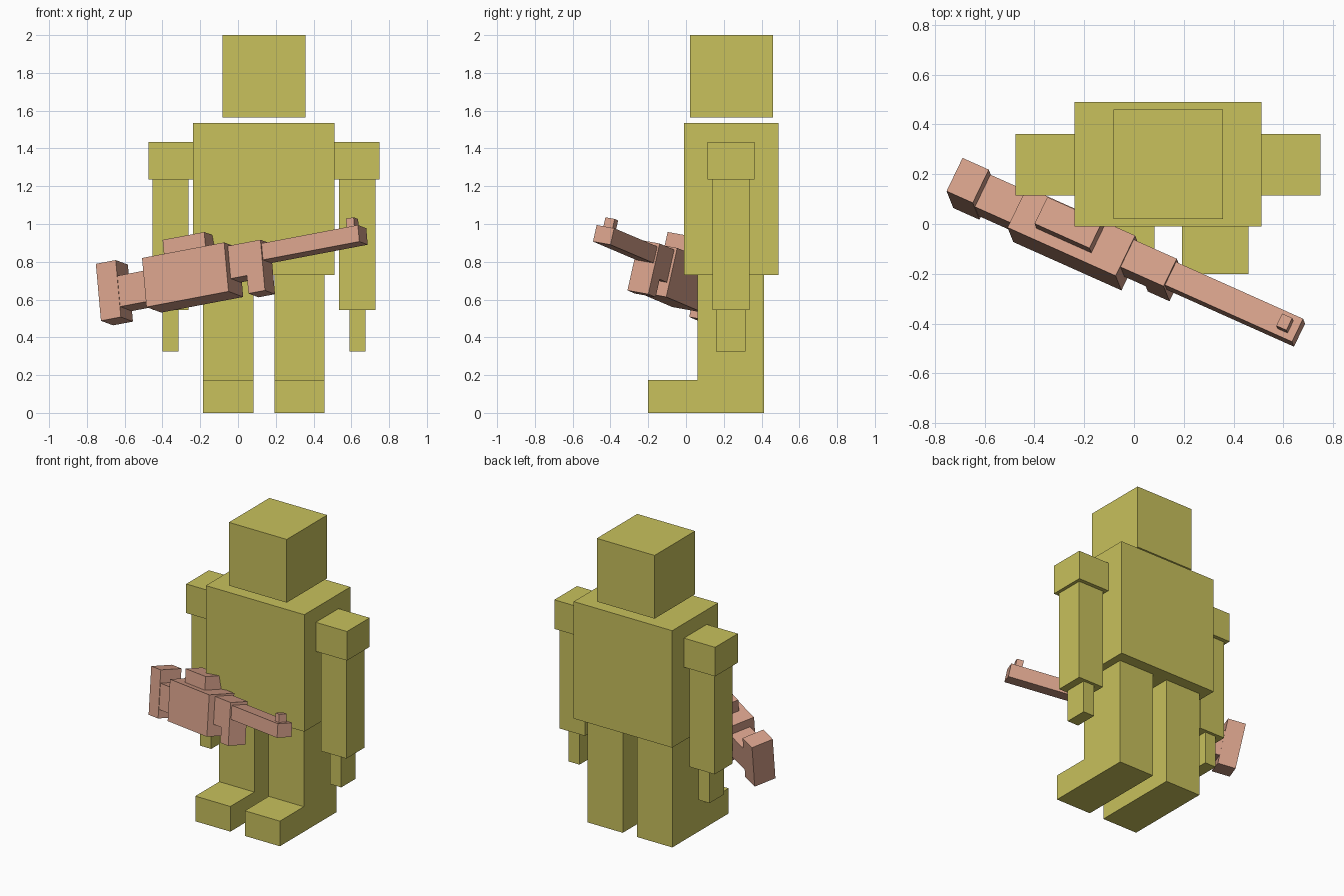
import bpy
import bmesh
from mathutils import Matrix, Vector

cube = bpy.data.objects.get("Cube")
if cube:
    bpy.data.objects.remove(cube, do_unlink=True)


def make_material(name, rgb):
    mat = bpy.data.materials.new(name)
    mat.use_nodes = True
    mat.diffuse_color = (*rgb, 1)
    mat.node_tree.nodes["Principled BSDF"].inputs["Base Color"].default_value = (*rgb, 1)
    return mat


olive = make_material("olive yellow", (0.578, 0.533, 0.107))
salmon = make_material("salmon", (0.67, 0.352, 0.254))


def box(name, xs, ys, zs, mat, frame=Matrix()):
    """Box from its ranges on three axes, placed in the given frame."""
    low, high = (Vector(c) for c in zip(xs, ys, zs))
    bm = bmesh.new()
    bmesh.ops.create_cube(bm, size=1)
    for v in bm.verts:
        v.co = Vector(v.co[i] * (high - low)[i] for i in range(3))
    mesh = bpy.data.meshes.new(name)
    bm.to_mesh(mesh)
    bm.free()
    mesh.materials.append(mat)
    obj = bpy.data.objects.new(name, mesh)
    obj.matrix_world = frame @ Matrix.Translation((low + high) / 2)
    bpy.context.collection.objects.link(obj)
    return obj


# Head and torso
MID = 0.137
box("head", (MID - 0.22, MID + 0.22), (0.02, 0.46), (1.565, 2), olive)
box("torso", (MID - 0.375, MID + 0.375), (-0.01, 0.49), (0.73, 1.535), olive)

# Limbs: distances from the body's middle plane, repeated on both sides
limbs = {
    "shoulder": ((0.375, 0.612), (0.115, 0.362), (1.235, 1.435)),
    "arm": ((0.398, 0.59), (0.14, 0.335), (0.545, 1.235)),
    "hand": ((0.453, 0.537), (0.16, 0.315), (0.325, 0.545)),
    "leg": ((0.055, 0.322), (0.06, 0.413), (0, 0.73)),
    "foot": ((0.055, 0.322), (-0.2, 0.06), (0, 0.173)),
}
for side, sign in (("left", 1), ("right", -1)):
    for part, (xs, ys, zs) in limbs.items():
        across = sorted(MID + sign * x for x in xs)
        box(f"{side}_{part}", across, ys, zs, olive)

# Tilted frame of the rifle: x along the barrel, y to its back, z up
along = Vector((1, -0.447, 0.19)).normalized()
up = Vector((-0.09, 0.225, 1))
up = (up - up.dot(along) * along).normalized()
frame = Matrix((along, up.cross(along), up)).transposed().to_4x4()
frame.translation = (-0.508, -0.014, 0.82)

# Rifle
rifle = {
    "rifle_receiver": ((0, 0.483), (0, 0.182), (-0.267, 0)),
    "rifle_top_block": ((0.108, 0.353), (0.045, 0.165), (0, 0.087)),
    "rifle_fore_block": ((0.483, 0.675), (0.043, 0.167), (-0.19, -0.012)),
    "rifle_fore_grip": ((0.578, 0.675), (0.043, 0.167), (-0.288, -0.19)),
    "rifle_barrel": ((0.675, 1.242), (0.053, 0.157), (-0.12, -0.03)),
    "rifle_front_sight": ((1.165, 1.21), (0.078, 0.133), (-0.03, 0.022)),
    "rifle_stock_neck": ((-0.167, 0), (0.033, 0.178), (-0.23, -0.062)),
    "rifle_butt": ((-0.284, -0.167), (0.03, 0.18), (-0.287, 0.023)),
}
for name, ranges in rifle.items():
    box(name, *ranges, salmon, frame)
